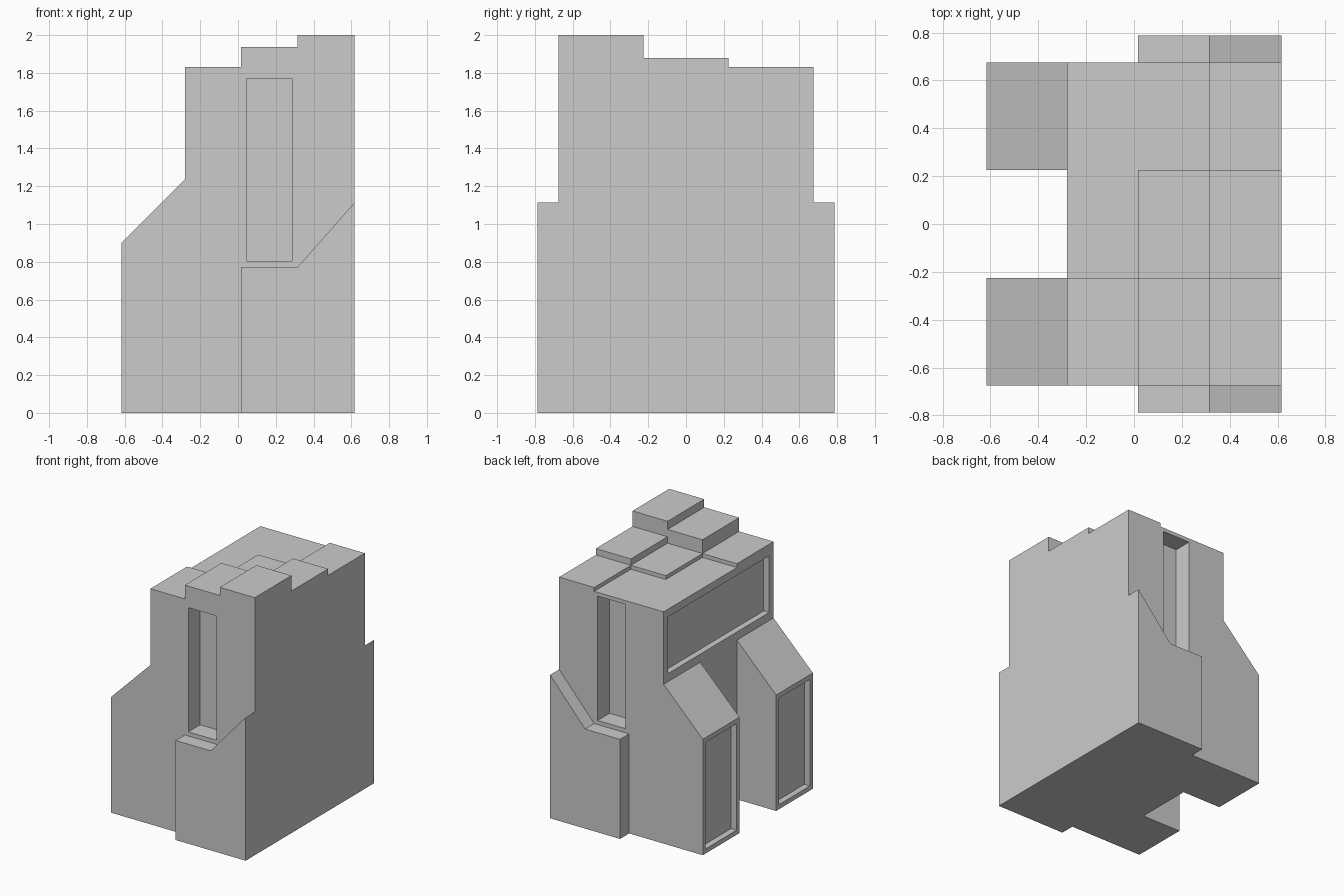
import bpy, bmesh

if "Cube" in bpy.data.objects:
    bpy.data.objects.remove(bpy.data.objects["Cube"])

X = (-0.28, 0.016, 0.316, 0.617)     # body back edge, roof columns, flat side
Y = (-0.675, -0.225, 0.225, 0.675)   # roof rows
LEG_X = -0.617
ROOF = 1.80


def prism(name, profile, y0, y1):
    """Extrude an (x, z) profile from y0 to y1."""
    bm = bmesh.new()
    face = bm.faces.new([bm.verts.new((x, y0, z)) for x, z in profile])
    ext = bmesh.ops.extrude_face_region(bm, geom=[face])["geom"]
    verts = [v for v in ext if isinstance(v, bmesh.types.BMVert)]
    bmesh.ops.translate(bm, vec=(0, y1 - y0, 0), verts=verts)
    bmesh.ops.recalc_face_normals(bm, faces=bm.faces)
    mesh = bpy.data.meshes.new(name)
    bm.to_mesh(mesh)
    bm.free()
    obj = bpy.data.objects.new(name, mesh)
    bpy.context.collection.objects.link(obj)
    return obj


def box(name, x, y, z):
    return prism(name, [(x[0], z[0]), (x[1], z[0]), (x[1], z[1]), (x[0], z[1])], *y)


def carve(obj, x, y, z):
    """Cut a box-shaped recess and discard the cutter."""
    cutter = box("cutter", x, y, z)
    cutter.hide_render = True
    mod = obj.modifiers.new("recess", 'BOOLEAN')
    mod.operation, mod.solver, mod.object = 'DIFFERENCE', 'EXACT', cutter
    bpy.context.view_layer.objects.active = obj
    bpy.ops.object.modifier_apply(modifier=mod.name)
    bpy.data.objects.remove(cutter)


# Main body with a wide window panel
body = box("body", (X[0], X[3]), (Y[0], Y[3]), (0, ROOF))
carve(body, (-0.4, X[0] + 0.047), (-0.62, 0.62), (1.30, 1.74))

for side, s in (("front", -1), ("back", 1)):
    # Tall slot in each side
    carve(body, (0.046, 0.286), sorted((s * 0.53, s * 0.8)), (0.805, 1.77))

    # Leg with sloped top and recessed end panel
    y0, y1 = sorted((s * Y[2], s * Y[3]))
    leg = prism(side + "_leg", [(LEG_X, 0), (X[0], 0), (X[0], 1.237), (LEG_X, 0.90)], y0, y1)
    carve(leg, (-0.7, LEG_X + 0.047), (y0 + 0.036, y1 - 0.036), (0.036, 0.863))

    # Side buttress with rising slope
    prism(side + "_buttress",
          [(X[1], 0), (X[3], 0), (X[3], 1.113), (X[2], 0.773), (X[1], 0.773)],
          *sorted((s * Y[3], s * 0.787)))

# Stepped roof blocks: heights by row (y) and column (x)
heights = ((1.83, 1.937, 2.0), (ROOF, 1.83, 1.88), (ROOF, ROOF, 1.83))
for r, row in enumerate(heights):
    for c, top in enumerate(row):
        if top > ROOF:
            box(f"roof_block_{r}_{c}", X[c:c + 2], Y[r:r + 2], (ROOF, top))
